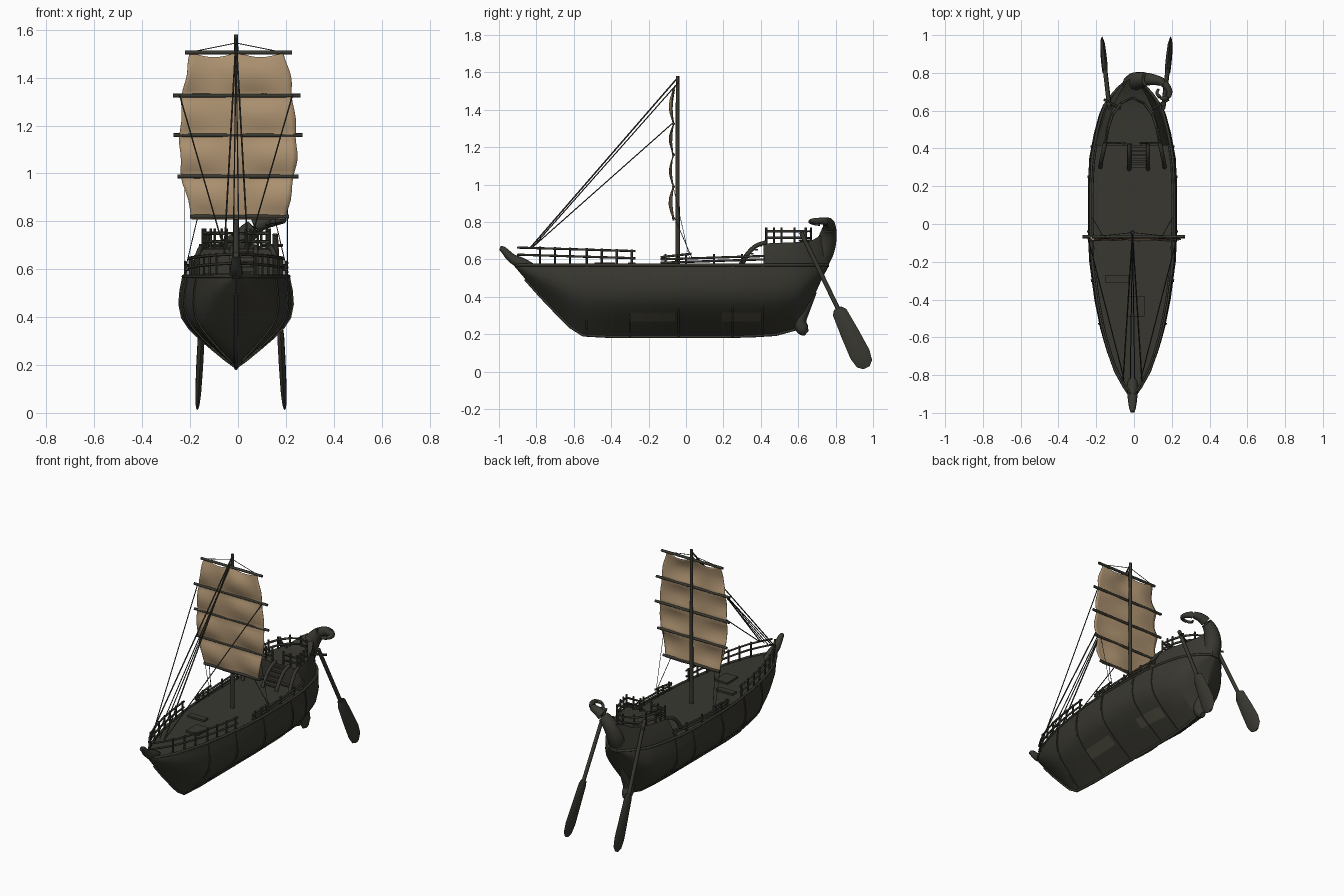
import bpy, bmesh, math
from mathutils import Vector

if "Cube" in bpy.data.objects:
    bpy.data.objects.remove(bpy.data.objects["Cube"])

CX = -0.008  # hull centre line


def material(name, rgb):
    m = bpy.data.materials.new(name)
    m.diffuse_color = (*rgb, 1)
    m.use_nodes = True
    m.node_tree.nodes["Principled BSDF"].inputs["Base Color"].default_value = m.diffuse_color
    return m


WOOD = material("dark wood", (0.040, 0.039, 0.030))
PLATE = material("worn plank", (0.075, 0.073, 0.050))
CLOTH = material("tan cloth", (0.42, 0.29, 0.165))


def loft(name, rings, mat, closed=True, caps=True, angle=35):
    bm = bmesh.new()
    vs = [[bm.verts.new(p) for p in r] for r in rings]
    n = len(rings[0])
    for a, b in zip(vs, vs[1:]):
        for i in range(n if closed else n - 1):
            j = (i + 1) % n
            bm.faces.new((a[i], a[j], b[j], b[i]))
    if caps and closed:
        bm.faces.new(vs[0][::-1])
        bm.faces.new(vs[-1])
    bmesh.ops.recalc_face_normals(bm, faces=bm.faces)
    me = bpy.data.meshes.new(name)
    bm.to_mesh(me)
    bm.free()
    me.polygons.foreach_set("use_smooth", [True] * len(me.polygons))
    me.set_sharp_from_angle(angle=math.radians(angle))
    me.materials.append(mat)
    ob = bpy.data.objects.new(name, me)
    bpy.context.collection.objects.link(ob)
    return ob


def spline(pts, k=5):
    """Catmull-Rom through tuples of any size."""
    p = [pts[0]] + list(pts) + [pts[-1]]
    out = []
    for i in range(1, len(p) - 2):
        for s in range(k):
            t = s / k
            out.append(tuple(0.5 * (2*b + (c-a)*t + (2*a-5*b+4*c-d)*t*t + (3*b-a-3*c+d)*t**3)
                             for a, b, c, d in zip(p[i-1], p[i], p[i+1], p[i+2])))
    return out + [tuple(pts[-1])]


def tube(name, pts, r, n=8, mat=WOOD):
    """Tube through points; a fourth coordinate is a radius factor."""
    P = [Vector(p[:3]) for p in pts]
    R = [r * (p[3] if len(p) > 3 else 1) for p in pts]
    rings = []
    for i, p in enumerate(P):
        t = (P[min(i+1, len(P)-1)] - P[max(i-1, 0)]).normalized()
        ref = Vector((1, 0, 0)) if abs(t.x) < 0.8 else Vector((0, 0, 1))
        u = t.cross(ref).normalized()
        v = t.cross(u)
        rings.append([p + R[i] * (u*math.cos(a) + v*math.sin(a))
                      for a in (2*math.pi*k/n for k in range(n))])
    return loft(name, rings, mat, angle=50)


def box(name, lo, hi, mat=WOOD):
    (a, b, c), (d, e, f) = lo, hi
    return loft(name, [[(a, b, z), (d, b, z), (d, e, z), (a, e, z)] for z in (c, f)], mat)


# Hull: stations (y, keel height, deck half width)
ST = [(-.915, .56, .008), (-.86, .495, .045), (-.78, .405, .09), (-.68, .30, .125), (-.62, .24, .142),
      (-.55, .195, .16), (-.4, .187, .188), (-.2, .187, .213), (-.05, .187, .22), (.2, .187, .22),
      (.35, .19, .213), (.48, .198, .19), (.58, .225, .165), (.63, .29, .145), (.68, .39, .11),
      (.72, .48, .075), (.758, .555, .03)]
SEC = [(0, 0), (.2, .1), (.42, .21), (.64, .325), (.83, .44), (.95, .55), (1, .7), (.98, .85), (.93, 1)]
TOP = .57


def station(y):
    for a, b in zip(ST, ST[1:]):
        if y <= b[0]:
            t = (y - a[0]) / (b[0] - a[0])
            return [p + (q - p) * t for p, q in zip(a, b)]
    return ST[-1]


def section(y, off=0.0):
    _, kz, w = station(y)
    half = [(f * w / .93 + (off if f else 0), kz + t * (TOP - kz) - off * (1 - t)) for f, t in SEC]
    return [(CX - x, y, z) for x, z in half[:0:-1]] + [(CX + x, y, z) for x, z in half]


def edge(y, s, z, inset=.008):
    return (CX + s * max(station(y)[2] - inset, .004), y, z)


loft("hull", [section(s[0]) for s in ST], WOOD, angle=25)
for y in (-.53, -.3, -.04, .25, .41):
    loft("hull_rib", [section(y-.006), section(y-.006, .005), section(y+.006, .005), section(y+.006)],
         WOOD, closed=False)

# Keel and prow
tube("keel", [(CX, s[0], s[1]) for s in ST[1:14]], .008)
tube("prow", spline([(CX, -.80, .54, .9), (CX, -.87, .575, 1.2), (CX, -.93, .605, 1), (CX, -.975, .65, .7),
                     (CX, -.995, .66, .45)]), .025, 10)

for s in (-1, 1):
    # Gunwale and wale
    tube("gunwale", [edge(p[0], s, TOP, 0) for p in ST], .008)
    # Worn planks let into the lower hull
    for y0, y1 in ((-.3, -.06), (.19, .4)):
        ring = []
        for i in range(5):
            y = y0 + (y1 - y0) * i / 4
            _, kz, w = station(y)
            row = []
            for z in (.268, .315):
                t = (z - kz) / (TOP - kz)
                a, b = next((a, b) for a, b in zip(SEC, SEC[1:]) if b[1] >= t)
                f = a[0] + (b[0]-a[0]) * (t-a[1]) / (b[1]-a[1])
                row.append((CX + s * (f * w / .93 + .005), y, z))
            ring.append(row)
        loft("worn_plank", ring, PLATE, closed=False)
    # Bow rails, two bars and posts
    ys = [-.9 + .63 * i / 9 for i in range(10)]
    for h in (.0, -.038):
        tube("bow_rail", [edge(y, s, .663 + h - .03 * (y + .9)) for y in ys], .006)
    for y in (-.78, -.7, -.62, -.53, -.45, -.37, -.29):
        tube("bow_post", [edge(y, s, .56), edge(y, s, .672 - .03 * (y + .9))], .006, 6)
    # Waist rails and posts
    for h, y1 in ((.6, .42), (.582, .42), (.612, .03)):
        tube("waist_rail", [edge(-.135 + (y1 + .135) * i / 5, s, h + .018 * i / 5) for i in range(6)], .006)
    for y in (-.11, -.05, .0, .15, .3):
        tube("waist_post", [edge(y, s, .56), edge(y, s, .628)], .006, 6)

# Deck hatches and seam beam
box("hatch_aft", (-.15, -.31, .565), (-.03, -.27, .582))
box("hatch_fore", (-.035, -.49, .565), (.055, -.38, .582))
box("deck_beam", (CX - .2, .378, .565), (CX + .2, .388, .576))

# Stern castle tapering up into the horn
CAST = [(.415, .2, .15, .685), (.5, .175, .14, .688), (.6, .145, .11, .692), (.68, .105, .075, .705),
        (.73, .065, .045, .735), (.765, .025, .02, .745)]
loft("stern_castle", [[(CX - a, y, .56), (CX - (a+b)*.52, y, .63), (CX - b, y, z), (CX + b, y, z),
                       (CX + (a+b)*.52, y, .63), (CX + a, y, .56)] for y, a, b, z in CAST], WOOD)
tube("stern_horn", spline([(CX, .70, .56, 1.0), (CX, .735, .64, 1.1), (.01, .755, .705, 1), (.045, .765, .755, .8),
                           (.095, .765, .79, .6), (.15, .75, .802, .45), (.185, .71, .806, .33),
                           (.182, .675, .806, .25), (.15, .665, .80, .2), (.122, .69, .79, .17),
                           (.13, .715, .785, .12)]), .05, 12)
tube("rudder_foot", spline([(CX, .68, .43, .6), (CX, .635, .34, .9), (CX, .608, .27, 1), (CX, .625, .225, .95),
                            (CX, .645, .205, .5)]), .035, 10)

# Castle rails
for s in (-1, 1):
    path = [(CX + s*x, y) for x, y in ((.04, .428), (.14, .43), (.128, .51), (.105, .58), (.06, .64), (0, .668))]
    for z in (.715, .75):
        tube("castle_rail", [(x, y, z) for x, y in path], .007)
    for x, y in path + [(CX + s*.09, .43), (CX + s*.135, .47)]:
        tube("castle_post", [(x, y, .68), (x, y, .77)], .006, 6)

# Stairs to the castle
for x in (-.025, .075):
    tube("stair_side", spline([(x, .29, .57), (x, .325, .625), (x, .37, .67), (x, .425, .69)]), .011)
for i in range(5):
    box("stair_step", (-.025, .30 + .022*i, .585 + .021*i), (.075, .318 + .022*i, .592 + .021*i))
for s in (-1, 1):
    tube("castle_bracket", spline([(CX + s*.17, .30, .57), (CX + s*.165, .335, .635), (CX + s*.155, .38, .675),
                                   (CX + s*.145, .43, .69)]), .011)

# Steering oars
for s, x0 in ((-1, -.13), (1, .155)):
    a, b = Vector((x0, .615, .745)), Vector((x0 + s*.04, .965, .02))
    d = (b - a).normalized()
    w = d.cross(Vector((1, 0, 0))).normalized()
    tube("oar_shaft", [a, a + (b - a) * .7], .012)
    rings = []
    for t, h, th in ((.56, .022, .012), (.59, .04, .014), (.75, .05, .014), (.9, .056, .012),
                     (.97, .045, .008), (1.0, .018, .004)):
        c = a + (b - a) * t
        n = Vector((1, 0, 0))
        rings.append([c + w*h, c + w*h*.5 + n*th, c - w*h*.5 + n*th, c - w*h, c - w*h*.5 - n*th, c + w*h*.5 - n*th])
    loft("oar_blade", rings, WOOD)
    tube("oar_pin", [(x0 + s*.03, .66, .70), (x0 - s*.06, .61, .70)], .007, 6)

# Mast and yards (height, left end, right end)
MY = -.045
tube("mast", [(CX, MY, .55, 1.15), (CX, MY, 1.58, .85)], .011, 10)
YARDS = [(.82, -.2, .213), (.988, -.252, .253), (1.16, -.27, .27), (1.325, -.272, .262), (1.505, -.222, .225)]
for z, l, r in YARDS:
    tube("yard", [(l, -.067, z), (r, -.067, z)], .0085)

# Sail: battened cloth billowing between the yards
EDGE = spline([(.808, -.19, .2), (.988, -.235, .235), (1.12, -.243, .246), (1.325, -.232, .228),
               (1.42, -.215, .215), (1.507, -.198, .192)], 6)
rows = []
for z, l, r in EDGE:
    k = sum(z >= y[0] for y in YARDS[1:4])
    f = (z - YARDS[k][0]) / (YARDS[k+1][0] - YARDS[k][0])
    bulge = .024 * math.sin(math.pi * min(max(f, 0), 1))
    row = []
    for i in range(25):
        u = i / 24
        x = l + (r - l) * u + (.004 * math.sin(z * 37) if i in (0, 24) else 0)
        dip = .022 * abs(math.sin(2 * math.pi * u)) * max(0, (z - 1.42) / .09)
        row.append((x, -.068 - bulge * (.65 + .35 * math.cos(9 * u + 5 * z)) + .003 * math.sin(11 * u), z - dip))
    rows.append(row)
sail = loft("sail", rows, CLOTH, closed=False, angle=60)
sail.modifiers.new("thickness", "SOLIDIFY").thickness = .003

# Rigging
for s in (-1, 1):
    tube("forestay", [(CX, -.05, 1.565), (CX + s*.05, -.83, .665)], .004, 6)
    tube("inner_forestay", [(CX, -.055, 1.53), (CX + s*.012, -.82, .665)], .003, 6)
    tube("yard_brace", [(CX + s*.235, -.075, 1.325), (CX + s*.045, -.82, .665)], .003, 6)
    tube("yard_lift", [(CX + s*.2, -.067, 1.505), (CX, MY, 1.545)], .002, 5)
    tube("shroud", [(CX + s*.16, -.06, .82), (CX + s*.212, .035, .6)], .002, 5)
    tube("sheet_rope", [(CX + s*.215, -.067, .985), (CX + s*.215, .02, .6)], .0015, 5)
